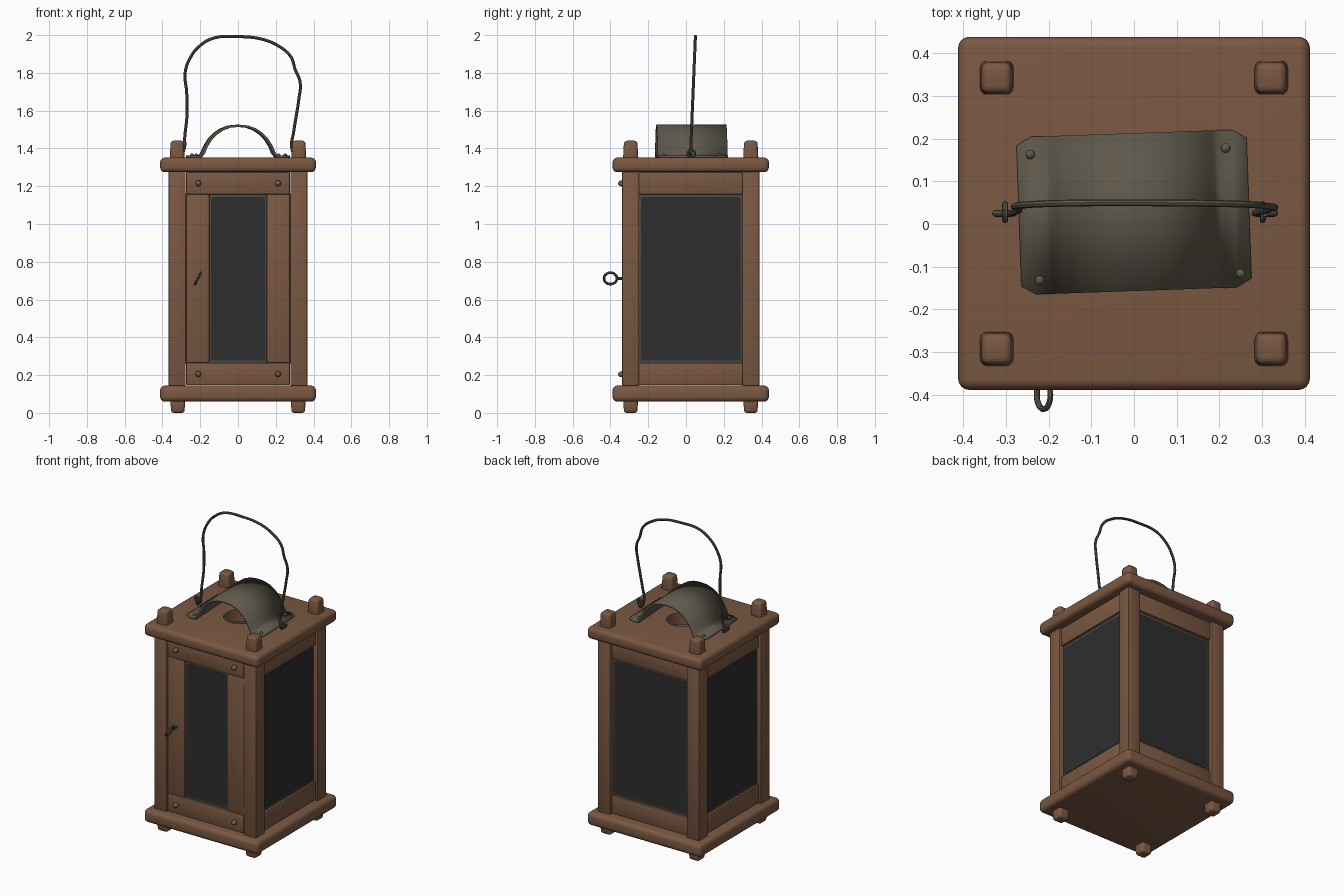
import bpy, bmesh, math
from mathutils import Matrix, Vector

if "Cube" in bpy.data.objects:
    bpy.data.objects.remove(bpy.data.objects["Cube"])

CY = 0.025  # depth centre of the lantern body


def material(name, rgb, rough=0.7):
    m = bpy.data.materials.new(name)
    m.use_nodes = True
    m.diffuse_color = (*rgb, 1)
    bsdf = m.node_tree.nodes["Principled BSDF"]
    bsdf.inputs["Base Color"].default_value = (*rgb, 1)
    bsdf.inputs["Roughness"].default_value = rough
    return m


WOOD = material("brown wood", (0.195, 0.098, 0.054))
METAL = material("dull metal", (0.112, 0.097, 0.071))
GLASS = material("dark glass", (0.027, 0.027, 0.027))
RIM = material("grey rim", (0.07, 0.064, 0.052))


def make(name, bm, mat, matrix=None):
    if matrix:
        bm.transform(matrix)
    bmesh.ops.recalc_face_normals(bm, faces=bm.faces)
    me = bpy.data.meshes.new(name)
    bm.to_mesh(me)
    bm.free()
    ob = bpy.data.objects.new(name, me)
    bpy.context.collection.objects.link(ob)
    me.materials.append(mat)
    return ob


def smooth(ob, angle=40):
    bpy.ops.object.select_all(action='DESELECT')
    ob.select_set(True)
    bpy.context.view_layer.objects.active = ob
    bpy.ops.object.shade_smooth_by_angle(angle=math.radians(angle))


def box(name, loc, size, mat, bevel=0.008, taper=1.0, up=True, segs=2, matrix=None):
    """Bevelled box; taper narrows its upper (or lower) end."""
    bm = bmesh.new()
    bmesh.ops.create_cube(bm, size=1)
    for v in bm.verts:
        if (v.co.z > 0) == up:
            v.co.x *= taper
            v.co.y *= taper
    bm.transform(Matrix.Translation(loc) @ Matrix.Diagonal((*size, 1)))
    bmesh.ops.bevel(bm, geom=bm.edges[:], offset=bevel, segments=segs,
                    profile=0.5, affect='EDGES')
    ob = make(name, bm, mat, matrix)
    smooth(ob)
    return ob


def dome(name, loc, radius, height, mat, axis='Z'):
    """Flattened rivet or peg head."""
    bm = bmesh.new()
    bmesh.ops.create_uvsphere(bm, u_segments=12, v_segments=8, radius=1)
    rot = Matrix.Rotation(math.pi / 2, 4, 'X') if axis == 'Y' else Matrix()
    ob = make(name, bm, mat, Matrix.Translation(loc) @ rot
              @ Matrix.Diagonal((radius, radius, height, 1)))
    smooth(ob)


def wire(name, points, radius, mat, cyclic=False):
    cu = bpy.data.curves.new(name, 'CURVE')
    cu.dimensions = '3D'
    cu.bevel_depth = radius
    cu.bevel_resolution = 2
    cu.resolution_u = 6
    cu.use_fill_caps = True
    sp = cu.splines.new('BEZIER')
    sp.bezier_points.add(len(points) - 1)
    for bp, p in zip(sp.bezier_points, points):
        bp.co = p
        bp.handle_left_type = bp.handle_right_type = 'AUTO'
    sp.use_cyclic_u = cyclic
    ob = bpy.data.objects.new(name, cu)
    bpy.context.collection.objects.link(ob)
    cu.materials.append(mat)
    bpy.ops.object.select_all(action='DESELECT')
    ob.select_set(True)
    bpy.context.view_layer.objects.active = ob
    bpy.ops.object.convert(target='MESH')
    smooth(bpy.context.object)


def ring(name, centre, r, thick, mat, turn=Matrix()):
    """Wire ring standing in the side plane, then turned."""
    pts = [Vector(centre) + turn @ Vector((0, r * math.cos(a), r * math.sin(a)))
           for a in (i * math.pi / 4 for i in range(8))]
    wire(name, pts, thick, mat, True)


# Base and roof slabs, the roof with a smoke hole
box("base_slab", (0, CY, 0.102), (0.825, 0.828, 0.085), WOOD, 0.026, segs=4)
roof = box("roof_slab", (0, CY, 1.313), (0.825, 0.828, 0.078), WOOD, 0.026, segs=4)
bm = bmesh.new()
bmesh.ops.create_cone(bm, cap_ends=True, segments=32, radius1=0.1, radius2=0.1, depth=0.3)
cutter = make("hole_cutter", bm, WOOD, Matrix.Translation((0, CY, 1.313)))
cutter.hide_render = True
mod = roof.modifiers.new("smoke_hole", 'BOOLEAN')
mod.object = cutter
mod.solver = 'EXACT'
bpy.ops.object.select_all(action='DESELECT')
bpy.context.view_layer.objects.active = roof
bpy.ops.object.modifier_apply(modifier=mod.name)
bpy.data.objects.remove(cutter)
smooth(roof)

# Corner posts with pegs showing above and below the slabs
for sx, side in ((1, "left"), (-1, "right")):
    for sy, end in ((-1, "front"), (1, "back")):
        x, y = sx * 0.322, CY + sy * 0.318
        tag = f"{end}_{side}"
        box(f"post_{tag}", (x, y, 0.71), (0.09, 0.09, 1.16), WOOD, 0.006)
        box(f"top_peg_{tag}", (x, y, 1.385), (0.08, 0.082, 0.112), WOOD, 0.016, 0.86, segs=3)
        box(f"foot_peg_{tag}", (x * 0.99, y, 0.04), (0.08, 0.08, 0.08), WOOD, 0.014, 0.88, False, 3)


def wall(tag, angle, half_glass, stile_out, out):
    """Two rails, stiles and a rimmed pane, built facing front then turned."""
    m = Matrix.Translation((0, CY, 0)) @ Matrix.Rotation(angle, 4, 'Z')
    for z, part in ((1.216, "top"), (0.206, "bottom")):
        box(f"{tag}_{part}_rail", (0, -out + 0.02, z), (0.55, 0.04, 0.118), WOOD, 0.005, matrix=m)
    if stile_out:
        w = 0.274 - half_glass
        for s in (-1, 1):
            box(f"{tag}_stile", (s * (half_glass + w / 2), -out + 0.022, 0.711),
                (w, 0.04, 0.892), WOOD, 0.004, matrix=m)
    box(f"{tag}_pane_rim", (0, -out + 0.019, 0.711), (half_glass * 2 + 0.012, 0.009, 0.9),
        RIM, 0.002, matrix=m)
    # Pane outline with rounded corners
    bm = bmesh.new()
    r, hw, hh = 0.018, half_glass - 0.008, 0.432
    vs = []
    for k, (sx, sz) in enumerate(((1, 1), (-1, 1), (-1, -1), (1, -1))):
        for i in range(5):
            a = (k + i / 4) * math.pi / 2
            vs.append(bm.verts.new((sx * (hw - r) + r * math.cos(a), -out + 0.013,
                                    0.711 + sz * (hh - r) + r * math.sin(a))))
    f = bm.faces.new(vs)
    ext = bmesh.ops.extrude_face_region(bm, geom=[f])
    for v in ext["geom"]:
        if isinstance(v, bmesh.types.BMVert):
            v.co.y += 0.008
    make(f"{tag}_pane", bm, GLASS, m)


wall("door", 0, 0.152, True, 0.358)
wall("left", math.pi / 2, 0.272, False, 0.352)
wall("right", -math.pi / 2, 0.272, False, 0.352)
wall("back", math.pi, 0.272, False, 0.348)

# Door pegs and pull ring
for x in (-0.21, 0.212):
    for z in (1.215, 0.205):
        dome("door_peg", (x, -0.338, z), 0.016, 0.022, WOOD, 'Y')
tilt = Matrix.Rotation(math.radians(28), 3, 'Y')
ring("pull_ring", (-0.212, -0.4, 0.712), 0.034, 0.007, METAL, tilt)
wire("pull_shank", [(-0.212, y, 0.712) for y in (-0.325, -0.35, -0.368)], 0.008, METAL)

# Arched smoke cover: flat flanges either side of a hoop, given thickness
half = [(0.27, 1.357), (0.235, 1.357), (0.2, 1.358), (0.186, 1.378), (0.172, 1.412),
        (0.15, 1.447), (0.122, 1.477), (0.085, 1.502), (0.045, 1.516)]
profile = [(-x, z) for x, z in half] + [(0, 1.52)] + half[::-1]
bm = bmesh.new()
rows = []
for i, (x, z) in enumerate(profile):
    d = 0.165 if i in (0, len(profile) - 1) else 0.185
    rows.append([bm.verts.new((x, s * d, z)) for s in (-1, 1)])
for a, b in zip(rows, rows[1:]):
    bm.faces.new((a[0], b[0], b[1], a[1]))
turn = Matrix.Translation((0, CY + 0.003, 0)) @ Matrix.Rotation(math.radians(2), 4, 'Z')
cover = make("smoke_cover", bm, METAL, turn)
mod = cover.modifiers.new("thickness", 'SOLIDIFY')
mod.thickness = 0.012
mod.offset = 0
smooth(cover, 35)
for x, y in ((-0.243, 0.163), (0.215, 0.178), (-0.221, -0.132), (0.25, -0.116)):
    dome("cover_rivet", (x, y, 1.364), 0.011, 0.009, METAL)

# Eyelets and the bent wire handle hooked through them
for s in (-1, 1):
    ring("handle_eyelet", (s * 0.302, 0.028, 1.372), 0.019, 0.007, METAL)
path = [(-0.305, 1.402), (-0.325, 1.385), (-0.305, 1.368), (-0.286, 1.395), (-0.282, 1.46),
        (-0.27, 1.58), (-0.272, 1.7), (-0.28, 1.8), (-0.25, 1.885), (-0.2, 1.945),
        (-0.13, 1.984), (0, 1.992), (0.12, 1.98), (0.21, 1.945), (0.28, 1.885),
        (0.302, 1.82), (0.329, 1.75), (0.322, 1.66), (0.308, 1.57), (0.295, 1.49),
        (0.286, 1.395), (0.305, 1.368), (0.33, 1.385), (0.308, 1.402)]
wire("handle", [(x, 0.025 + 0.025 * max(0, (z - 1.4) / 0.6), z) for x, z in path], 0.008, METAL)
